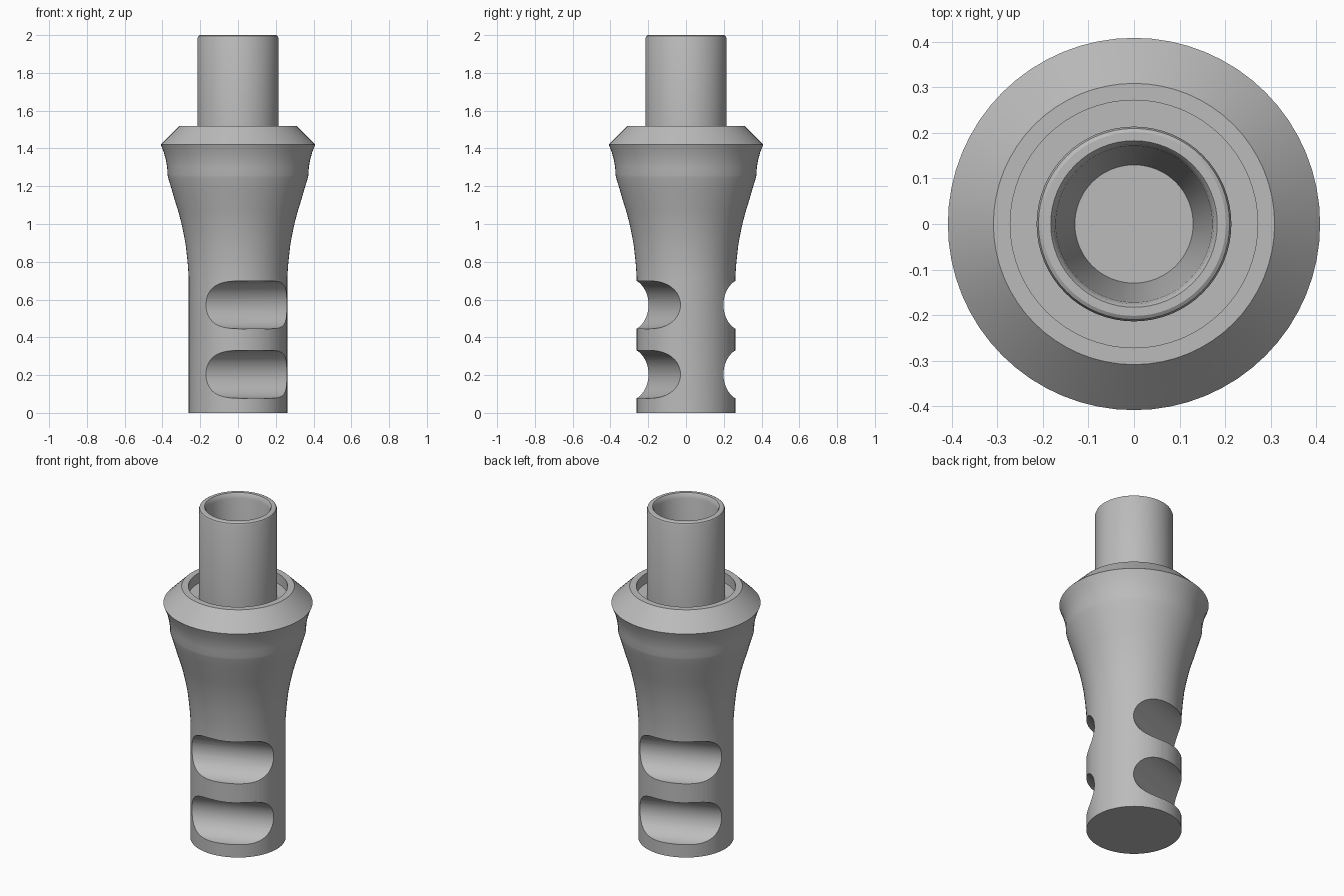
import bpy, bmesh, math
from mathutils import Matrix, Vector

cube = bpy.data.objects.get("Cube")
if cube:
    bpy.data.objects.remove(cube, do_unlink=True)

# Single metal colour
metal = bpy.data.materials.new("grey metal")
metal.use_nodes = True
GREY = (0.5, 0.5, 0.5, 1)
metal.diffuse_color = GREY
metal.node_tree.nodes["Principled BSDF"].inputs["Base Color"].default_value = GREY


def add_object(name, bm):
    mesh = bpy.data.meshes.new(name)
    bmesh.ops.recalc_face_normals(bm, faces=bm.faces)
    bm.to_mesh(mesh)
    bm.free()
    mesh.materials.append(metal)
    obj = bpy.data.objects.new(name, mesh)
    bpy.context.collection.objects.link(obj)
    return obj


def lathe(name, profile, sides=64):
    """Revolve (radius, height) points about z and cap both ends."""
    bm = bmesh.new()
    rings = []
    for r, z in profile:
        rings.append([bm.verts.new((r * math.cos(a), r * math.sin(a), z))
                      for a in (math.tau * i / sides for i in range(sides))])
    for low, high in zip(rings, rings[1:]):
        for i in range(sides):
            j = (i + 1) % sides
            bm.faces.new((low[i], low[j], high[j], high[i]))
    bm.faces.new(rings[0])
    bm.faces.new(rings[-1])
    return add_object(name, bm)


def activate(obj):
    bpy.ops.object.select_all(action='DESELECT')
    obj.select_set(True)
    bpy.context.view_layer.objects.active = obj


# Flared body with a collar and a shallow recess around the stem
body = lathe("body", [
    (0.261, 0), (0.261, 0.72), (0.267, 0.8), (0.277, 0.89), (0.288, 0.95),
    (0.301, 1.01), (0.317, 1.07), (0.336, 1.13), (0.353, 1.19), (0.37, 1.245),
    (0.373, 1.26), (0.375, 1.3), (0.382, 1.34), (0.393, 1.38), (0.409, 1.42),
    (0.309, 1.52), (0.272, 1.52), (0.272, 1.46)])

# Hollow stem with a tapered bore
stem = lathe("stem", [
    (0.214, 1.45), (0.214, 1.985), (0.21, 1.995), (0.202, 2), (0.183, 2),
    (0.176, 1.99), (0.172, 1.97), (0.13, 1.5)])

# Two scooped grip slots on each of two opposite sides
for side in (0, math.pi):
    angle = math.radians(-68.5) + side
    for z in (0.204, 0.572):
        bm = bmesh.new()
        turn = Matrix.Rotation(angle, 4, 'Z') @ Matrix.Rotation(math.pi / 2, 4, 'X')
        place = Matrix.Translation(Vector((math.cos(angle) * 0.249, math.sin(angle) * 0.249, z)))
        bmesh.ops.create_cone(bm, cap_ends=True, segments=48, radius1=0.127,
                              radius2=0.127, depth=1, matrix=place @ turn)
        cutter = add_object("slot_cutter", bm)
        cutter.hide_render = True
        cut = body.modifiers.new("slot", 'BOOLEAN')
        cut.operation = 'DIFFERENCE'
        cut.solver = 'EXACT'
        cut.object = cutter
        activate(body)
        bpy.ops.object.modifier_apply(modifier=cut.name)
        bpy.data.objects.remove(cutter, do_unlink=True)

for obj in (body, stem):
    activate(obj)
    bpy.ops.object.shade_smooth_by_angle(angle=math.radians(30))
